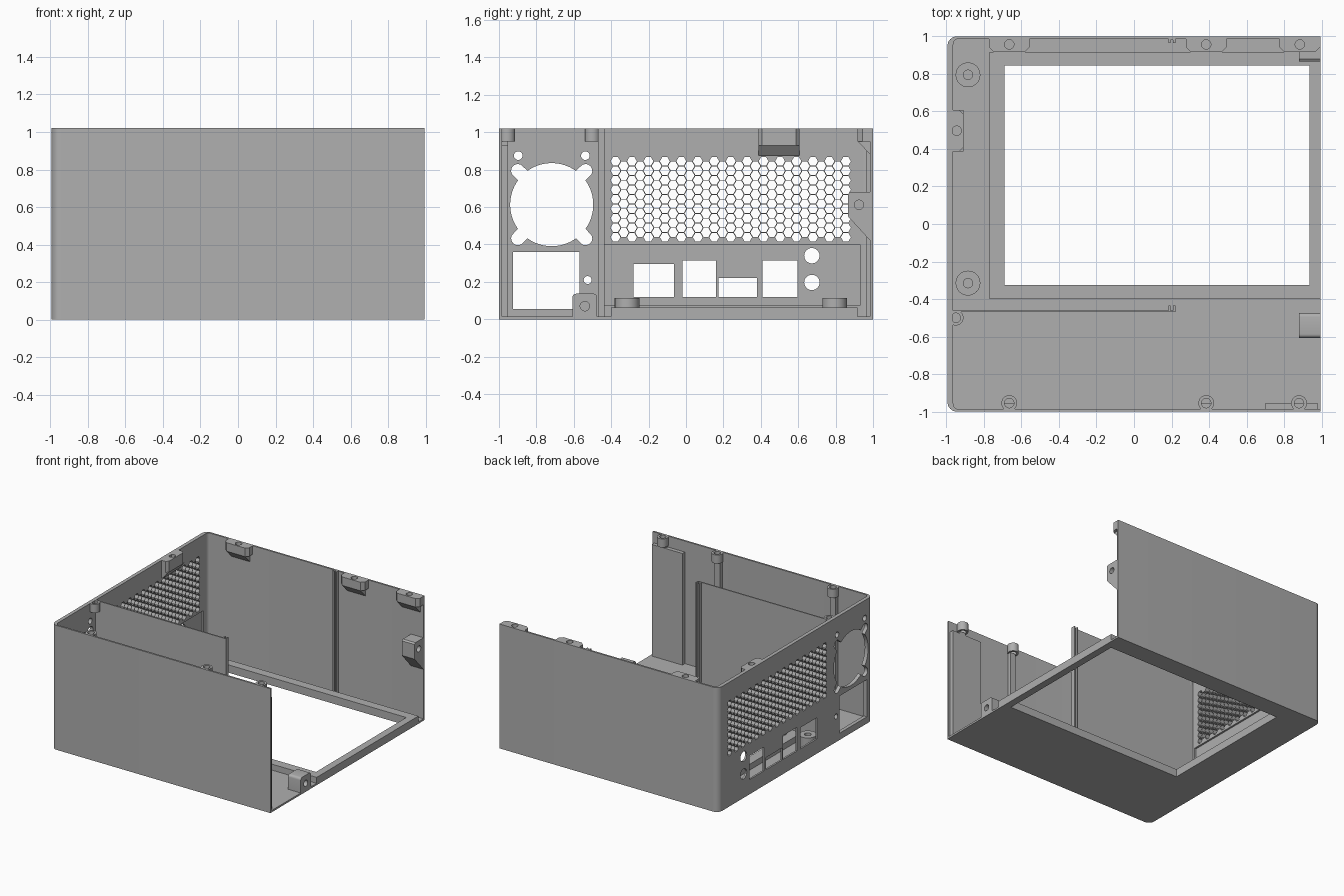
import bpy, bmesh, math
from mathutils import Matrix

cube = bpy.data.objects.get("Cube")
if cube:
    bpy.data.objects.remove(cube, do_unlink=True)

mat = bpy.data.materials.new("grey_plastic")
mat.use_nodes = True
GREY = (0.43, 0.43, 0.43, 1)
mat.diffuse_color = GREY
mat.node_tree.nodes["Principled BSDF"].inputs["Base Color"].default_value = GREY

X, H = 0.994, 1.02          # half length, height
T, PT = 0.015, 0.03         # wall and rear panel thickness
R = 0.05                    # corner radius


# ---- 2D outlines ----
def ring(u, v, r, n=32, turn=0.0):
    return [(u + r * math.cos(turn + math.tau * i / n),
             v + r * math.sin(turn + math.tau * i / n)) for i in range(n)]


def arc(u, v, r, a, b, n=8):
    return [(u + r * math.cos(math.radians(a + (b - a) * i / n)),
             v + r * math.sin(math.radians(a + (b - a) * i / n))) for i in range(n + 1)]


def rect(u0, u1, v0, v1):
    return [(u0, v0), (u1, v0), (u1, v1), (u0, v1)]


def fan_outline(u, v, r, offset, lobe):
    """Round opening with a screw lobe on each diagonal."""
    d, pts = offset * math.sqrt(2), []
    for i in range(192):
        a = math.tau * i / 192
        phi = (a % (math.pi / 2)) - math.pi / 4
        s = d * math.sin(phi)
        rad = r
        if abs(s) < lobe:
            rad = max(r, d * math.cos(phi) + math.sqrt(lobe * lobe - s * s))
        pts.append((u + rad * math.cos(a), v + rad * math.sin(a)))
    return pts


# ---- extrude an outline with holes along an axis ----
# in-plane axes: z -> (x, y), x -> (y, z), y -> (z, x)
AXES = {
    "z": Matrix.Identity(4),
    "x": Matrix(((0, 0, 1, 0), (1, 0, 0, 0), (0, 1, 0, 0), (0, 0, 0, 1))),
    "y": Matrix(((0, 1, 0, 0), (0, 0, 1, 0), (1, 0, 0, 0), (0, 0, 0, 1))),
}


def plate(name, axis, w0, w1, loops):
    curve = bpy.data.curves.new(name, "CURVE")
    curve.dimensions = "2D"
    curve.fill_mode = "BOTH"
    curve.extrude = (w1 - w0) / 2
    for loop in loops:
        sp = curve.splines.new("POLY")
        sp.points.add(len(loop) - 1)
        for p, (u, v) in zip(sp.points, loop):
            p.co = (u, v, 0, 1)
        sp.use_cyclic_u = True
    tmp = bpy.data.objects.new(name + "_outline", curve)
    bpy.context.collection.objects.link(tmp)
    dg = bpy.context.evaluated_depsgraph_get()
    mesh = bpy.data.meshes.new_from_object(tmp.evaluated_get(dg))
    bpy.data.objects.remove(tmp, do_unlink=True)
    bpy.data.curves.remove(curve)
    mesh.name = name
    mesh.transform(AXES[axis] @ Matrix.Translation((0, 0, (w0 + w1) / 2)))
    bm = bmesh.new()
    bm.from_mesh(mesh)
    bmesh.ops.remove_doubles(bm, verts=bm.verts, dist=0.0001)
    bmesh.ops.recalc_face_normals(bm, faces=bm.faces)
    bm.to_mesh(mesh)
    bm.free()
    mesh.materials.clear()
    mesh.materials.append(mat)
    mesh.shade_smooth()
    mesh.set_sharp_from_angle(angle=math.radians(30))
    obj = bpy.data.objects.new(name, mesh)
    bpy.context.collection.objects.link(obj)
    return obj


def box(name, x0, x1, y0, y1, z0, z1):
    return plate(name, "z", z0, z1, [rect(x0, x1, y0, y1)])


# ---- floor and raised frame around the opening ----
opening = rect(-0.69, 0.935, -0.325, 0.845)
floor = ([(X, -1)] + [(X, 1)] + arc(-X + R, 1 - R, R, 90, 180)
         + arc(-X + R, -1 + R, R, 180, 270))
plate("floor", "z", 0, T, [floor, opening])
plate("floor_frame", "z", T, 0.064, [rect(-0.77, X, -0.4, 0.918), opening])

# ---- side walls with rounded rear corners ----
corner = -X + R
for name, s in (("front_wall", -1), ("back_wall", 1)):
    outer = [(X, 1)] + arc(corner, 1 - R, R, 90, 180)
    inner = arc(corner, 1 - R, R - PT, 180, 90)
    inner = [(x, y if y <= 1 - R else 1 - R + (y - 1 + R) * (R - T) / (R - PT)) for x, y in inner]
    loop = outer + inner + [(X, 1 - T)]
    plate(name, "z", T, H, [[(x, s * y) for x, y in loop]])

# ---- vented connector panel ----
fan = [fan_outline(-0.718, 0.613, 0.222, 0.18, 0.037)]
small = [ring(-0.897, 0.875, 0.023), ring(-0.538, 0.875, 0.023), ring(-0.526, 0.21, 0.021)]
power = [rect(-0.925, -0.57, 0.055, 0.36)]
PITCH = 0.0508
mesh_holes = [ring(-0.377 + c * PITCH * math.sqrt(3) / 2, 0.845 - (r + (c % 2) / 2) * PITCH, 0.0265, 6)
              for c in range(29) for r in range(9 - c % 2)]
ports = [rect(-0.28, -0.065, 0.12, 0.295), rect(-0.02, 0.16, 0.12, 0.315),
         rect(0.175, 0.38, 0.12, 0.22), rect(0.41, 0.595, 0.12, 0.315),
         ring(0.673, 0.34, 0.041), ring(0.673, 0.197, 0.041)]
common = [rect(-1 + R, 1 - R, T, H)] + fan + small + power + mesh_holes
plate("panel_outer_skin", "x", -X, -X + T, common + ports)
plate("panel_inner_skin", "x", -X + T, -X + PT, common + [rect(-0.44, 0.93, 0.075, 0.4)])

# ---- divider and slotted rails ----
box("divider", -X + PT, 0.185, -0.47, -0.46, T, H)
for name, y0, y1, base in (("divider_rail", -0.47, -0.435, -0.46), ("wall_rail", 0.965, 0.99, 0.98)):
    lo, hi = (y0, base) if name == "divider_rail" else (base, y1)
    a, b = (hi, y1) if name == "divider_rail" else (y0, lo)
    box(name + "_base", 0.183, 0.22, lo, hi, T, H)
    for x in (0.183, 0.209):
        box(name + "_prong", x, x + 0.011, a, b, T, H)

# ---- round screw bosses on the front wall, with ribs ----
HOLE = 0.025
for x in (-0.665, 0.385, 0.88):
    plate("front_boss", "z", 0.95, H, [ring(x, -0.955, 0.042), ring(x, -0.955, HOLE)])
    box("front_boss_rib", x - 0.025, x + 0.025, -1 + T, -0.955, T, 0.95)
plate("panel_corner_boss", "z", 0.95, H, [ring(-0.95, -0.5, 0.041), ring(-0.95, -0.5, HOLE)])
box("front_wall_pad", 0.70, 0.978, -1 + T, -0.953, T, 0.93)

# ---- wedge screw bosses on the back wall ----
for x in (-0.665, 0.385, 0.884):
    w, c = 0.109, 0.025
    lip = [(x - w, 0.99), (x - w, 0.918 + c), (x - w + c, 0.918),
           (x + w - c, 0.918), (x + w, 0.918 + c), (x + w, 0.99)]
    plate("back_boss", "z", 0.95, H, [lip, ring(x, 0.957, HOLE)])
    plate("back_boss_wedge", "x", x - w + c, x + w - c, [[(0.918, 0.95), (0.99, 0.95), (0.99, 0.877)]])

# ---- wedge boss on the panel ----
lip = rect(-0.975, -0.91, 0.387, 0.607)
lip[1:3] = [(-0.93, 0.387), (-0.91, 0.407), (-0.91, 0.587), (-0.93, 0.607)]
plate("panel_boss", "z", 0.93, H, [lip, ring(-0.945, 0.497, HOLE)])
plate("panel_boss_wedge", "y", 0.387, 0.607, [[(0.93, -0.975), (0.93, -0.91), (0.875, -0.955), (0.875, -0.975)]])

# ---- sideways bosses at the open end ----
plate("open_end_wall_boss", "x", 0.88, X,
      [[(0.99, 0.68), (0.88, 0.68), (0.866, 0.67), (0.866, 0.55), (0.99, 0.415)], ring(0.925, 0.612, HOLE)])
boss = [(-0.607, T), (-0.475, T)] + arc(-0.495, 0.117, 0.02, 0, 90, 4) + arc(-0.587, 0.117, 0.02, 90, 180, 4)
plate("open_end_floor_boss", "x", 0.88, X, [boss, ring(-0.541, 0.07, HOLE)])

# ---- board standoffs ----
for y in (-0.315, 0.795):
    plate("standoff", "z", T, 0.115, [ring(-0.885, y, 0.066), ring(-0.885, y, HOLE)])
